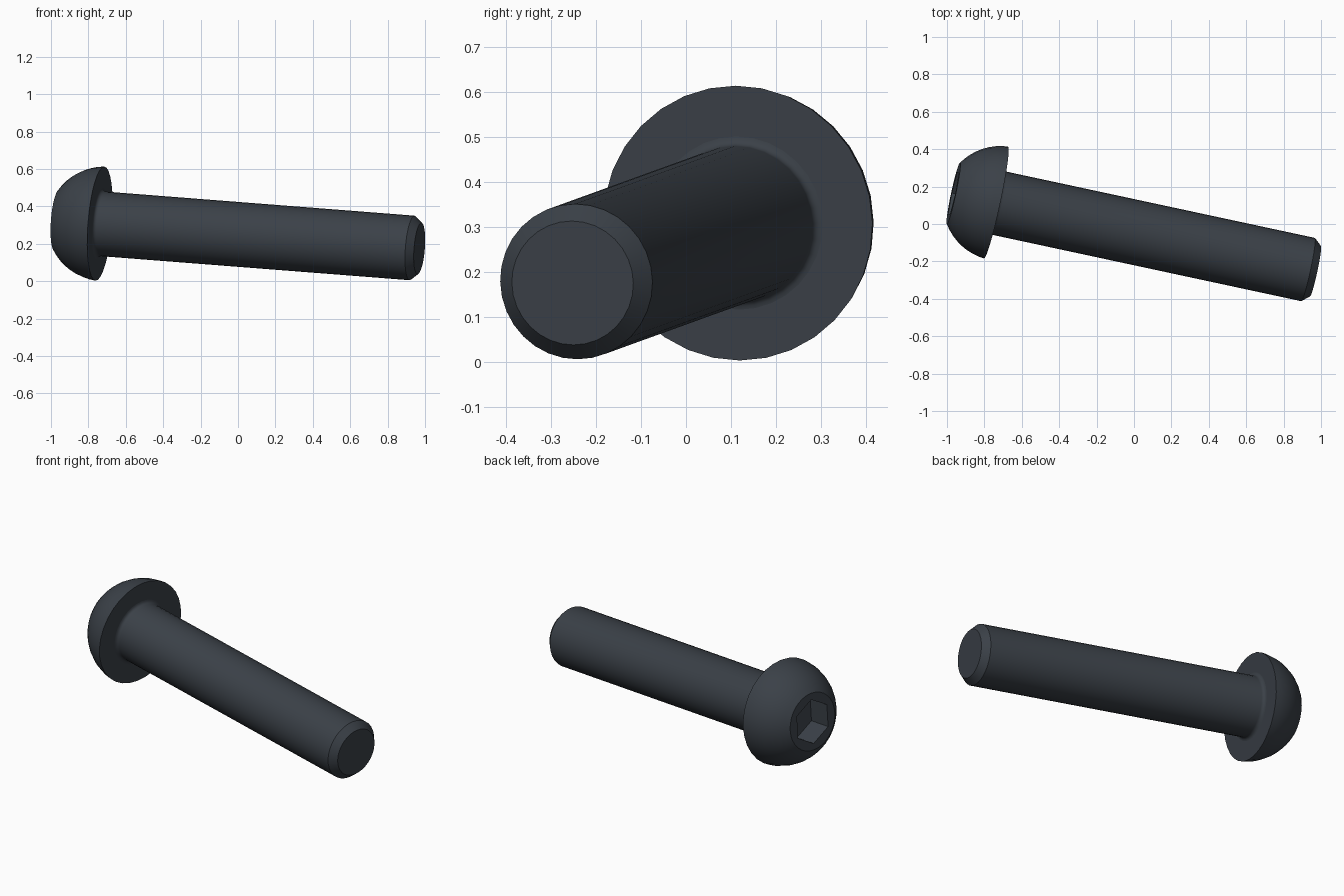
import bpy, bmesh
from math import sin, cos, pi, radians, asin
from mathutils import Vector, Matrix

cube = bpy.data.objects.get("Cube")
if cube:
    bpy.data.objects.remove(cube, do_unlink=True)

# Dark steel colour
steel = bpy.data.materials.new("dark_slate_steel")
steel.use_nodes = True
colour = (0.043, 0.052, 0.064, 1)
steel.diffuse_color = colour
steel.node_tree.nodes["Principled BSDF"].inputs["Base Color"].default_value = colour

# Bolt frame: origin under the head, local z runs towards the tip
base = Vector((-0.738, 0.115, 0.308))
tip = Vector((0.97, -0.252, 0.175))
axis = (tip - base).normalized()
length = (tip - base).length
side = Vector((0, 0, 1)).cross(axis).normalized()
up = axis.cross(side)
frame = Matrix.Translation(base) @ Matrix((side, up, axis)).transposed().to_4x4()


def lathe(name, profile, segments, phase=0.0):
    """Turn (radius, height) points round the local z axis and cap both ends."""
    bm = bmesh.new()
    angles = [phase + 2 * pi * i / segments for i in range(segments)]
    rings = [[bm.verts.new((r * cos(a), r * sin(a), z)) for a in angles]
             for r, z in profile]
    for low, high in zip(rings, rings[1:]):
        for i in range(segments):
            j = (i + 1) % segments
            bm.faces.new((low[i], low[j], high[j], high[i]))
    bm.faces.new(rings[0])
    bm.faces.new(rings[-1])
    bmesh.ops.recalc_face_normals(bm, faces=bm.faces)
    mesh = bpy.data.meshes.new(name)
    bm.to_mesh(mesh)
    bm.free()
    mesh.materials.append(steel)
    obj = bpy.data.objects.new(name, mesh)
    bpy.context.collection.objects.link(obj)
    obj.matrix_world = frame
    return obj


def activate(obj):
    bpy.ops.object.select_all(action='DESELECT')
    obj.select_set(True)
    bpy.context.view_layer.objects.active = obj


# Domed head: a spherical arc cut flat at the top
ball, centre, height = 0.307, 0.024, 0.233
start, end = asin(centre / ball), asin((height + centre) / ball)
steps = 8
dome = []
for k in range(steps + 1):
    a = start + (end - start) * k / steps
    dome.append((ball * cos(a), centre - ball * sin(a)))
head = lathe("bolt_head", dome, 32)

# Hexagonal socket cut into the head
cutter = lathe("socket_cutter", [(0.13, -height - 0.1), (0.13, -height + 0.135)], 6, radians(30))
cutter.hide_render = True
cut = head.modifiers.new("socket", 'BOOLEAN')
cut.operation = 'DIFFERENCE'
cut.solver = 'EXACT'
cut.object = cutter
activate(head)
bpy.ops.object.modifier_apply(modifier=cut.name)
bpy.data.objects.remove(cutter, do_unlink=True)

# Shank with a small fillet below the head and a chamfered tip
radius, fillet = 0.173, 0.02
shank_profile = []
for k in range(5):
    a = pi / 2 * k / 4
    shank_profile.append((radius + fillet * (1 - sin(a)), fillet * (1 - cos(a))))
shank_profile += [(radius, length - 0.04), (0.138, length)]
shank = lathe("bolt_shank", shank_profile, 32)

for part in (head, shank):
    activate(part)
    bpy.ops.object.shade_smooth_by_angle(angle=radians(30))
